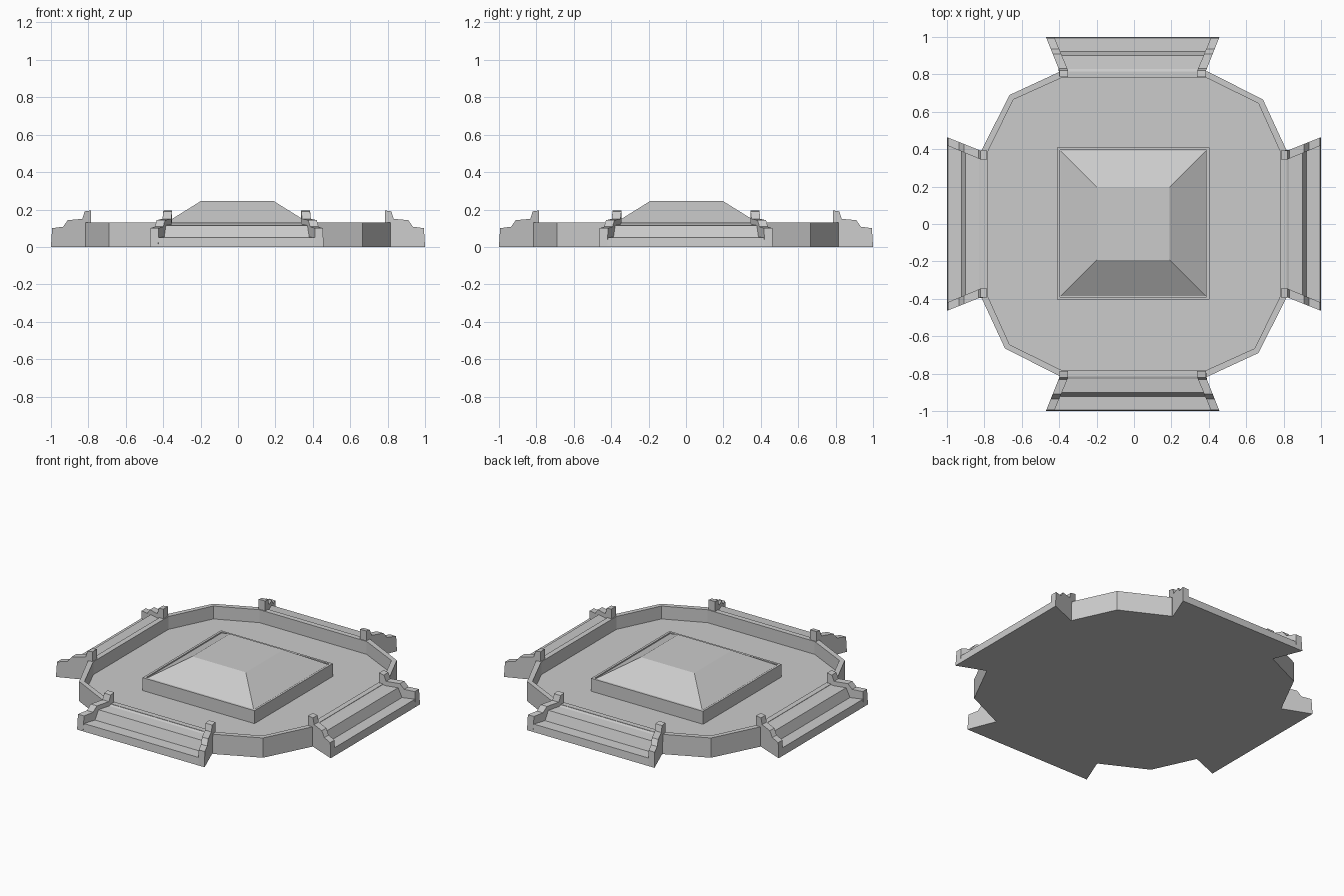
import bpy, bmesh
from math import pi
from mathutils import Matrix

if "Cube" in bpy.data.objects:
    bpy.data.objects.remove(bpy.data.objects["Cube"])


def finish(bm, name, offset=(0, 0, 0), turn=0):
    bmesh.ops.recalc_face_normals(bm, faces=bm.faces)
    bm.transform(Matrix.Translation(offset) @ Matrix.Rotation(turn, 4, 'Z'))
    me = bpy.data.meshes.new(name)
    bm.to_mesh(me)
    bm.free()
    ob = bpy.data.objects.new(name, me)
    bpy.context.collection.objects.link(ob)
    return ob


def skin(rings):
    """Join closed point rings in order and cap both ends."""
    bm = bmesh.new()
    rows = [[bm.verts.new(p) for p in r] for r in rings]
    for a, b in zip(rows, rows[1:]):
        n = len(a)
        for i in range(n):
            j = (i + 1) % n
            bm.faces.new((a[i], a[j], b[j], b[i]))
    bm.faces.new(rows[0])
    bm.faces.new(rows[-1])
    return bm


def square(h, z):
    return [(-h, -h, z), (h, -h, z), (h, h, z), (-h, h, z)]


# Twelve-sided tray with a raised rim around a sunken floor
def outline(corners, z):
    pts = []
    for k in range(4):
        m = Matrix.Rotation(k * pi / 2, 3, 'Z')
        for x, y in corners:
            p = m @ Matrix.Translation((x, y, z)).to_translation()
            pts.append(tuple(p))
    return pts


outer = [(0.815, 0.395), (0.69, 0.66), (0.40, 0.815)]
outer = [(0.815, 0.395), (0.695, 0.66)]
outer_pts = [(0.815, -0.395), (0.815, 0.395), (0.69, 0.665)]
inner_pts = [(0.78, -0.39), (0.78, 0.39), (0.665, 0.645)]
FLOOR = 0.045
finish(skin([outline(outer_pts, 0), outline(outer_pts, 0.13),
             outline(inner_pts, 0.13), outline(inner_pts, FLOOR)]), "base_tray")

# Central plinth with a thin lip, and the hipped block on it
C = (-0.004, 0.003, 0)
finish(skin([square(0.407, 0.02), square(0.407, 0.13),
             square(0.392, 0.13), square(0.392, 0.12)]), "plinth", C)
finish(skin([square(0.388, 0.10), square(0.388, 0.125),
             square(0.195, 0.245)]), "hipped_top", C)


# Flared gateways: stepped ramp between two stepped side walls
def inner_w(d):
    return 0.345 + max(0, d - 0.82) / 0.18 * 0.075


def outer_w(d):
    return 0.392 + max(0, d - 0.82) / 0.18 * 0.072


ramp = [(0.78, 0.0), (1.0, 0.0), (0.995, 0.05), (0.922, 0.053),
        (0.90, 0.115), (0.83, 0.121), (0.81, 0.13), (0.78, 0.13)]
wall = [(0.785, 0.0), (0.82, 0.0), (1.0, 0.0), (0.994, 0.10), (0.935, 0.108),
        (0.91, 0.143), (0.832, 0.15), (0.82, 0.19), (0.785, 0.195)]


def strip(profile, left, right):
    return skin([[(left(d), -d, z) for d, z in profile],
                 [(right(d), -d, z) for d, z in profile]])


offsets = [(-0.007, 0, 0), (0, 0, 0), (-0.007, 0, 0), (0, 0, 0)]
for name, k in (("front", 0), ("right", 1), ("back", 2), ("left", 3)):
    turn = k * pi / 2
    finish(strip(ramp, lambda d: -inner_w(d) - 0.01, lambda d: inner_w(d) + 0.01),
           name + "_ramp", offsets[k], turn)
    for side, s in (("a", 1), ("b", -1)):
        finish(strip(wall, lambda d: s * inner_w(d), lambda d: s * outer_w(d)),
               name + "_side_wall_" + side, offsets[k], turn)
